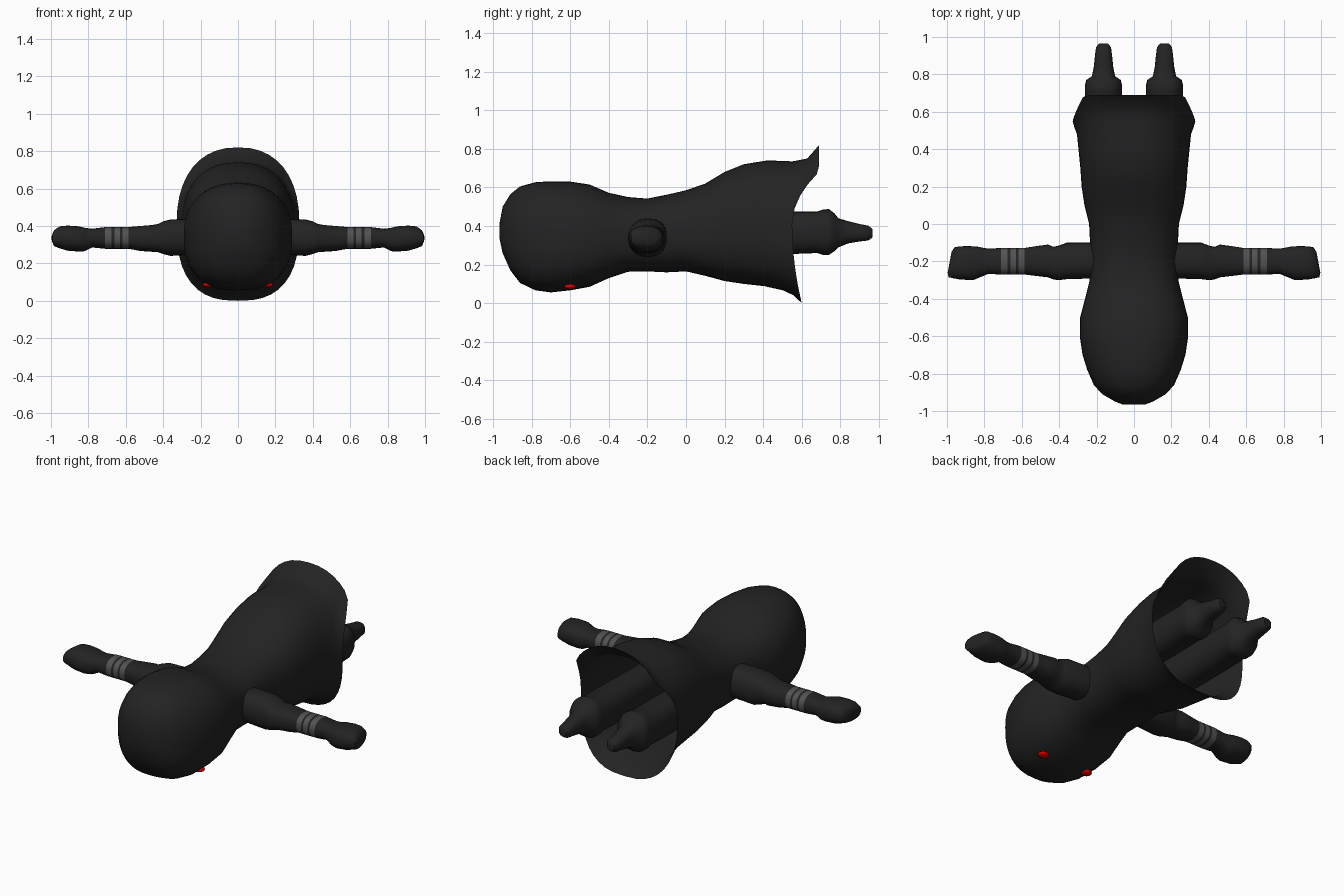
import bpy, bmesh, math
from mathutils import Vector

cube = bpy.data.objects.get("Cube")
if cube:
    bpy.data.objects.remove(cube)


def material(name, rgb):
    m = bpy.data.materials.new(name)
    m.use_nodes = True
    m.diffuse_color = (*rgb, 1)
    m.node_tree.nodes["Principled BSDF"].inputs["Base Color"].default_value = (*rgb, 1)
    return m


CLOTH = material("charcoal cloth", (0.017, 0.017, 0.017))
BAND = material("grey band", (0.085, 0.085, 0.085))
RED = material("red eye", (0.7, 0.0, 0.0))


def power(value, n):
    return math.copysign(abs(value) ** (2 / n), value)


def loft(name, sections, place, top=2.4, low=2.4, count=28, close_end=True, rule=None):
    """Skin rounded rings; place(section, across, up) gives each point."""
    bm = bmesh.new()
    rings = []
    for sec in sections:
        ring = []
        for i in range(count):
            a = math.tau * i / count
            n = top if math.sin(a) >= 0 else low
            ring.append(bm.verts.new(place(sec, power(math.cos(a), n), power(math.sin(a), n))))
        rings.append(ring)
    for r, s in zip(rings, rings[1:]):
        for i in range(count):
            j = (i + 1) % count
            bm.faces.new((r[i], r[j], s[j], s[i]))
    bm.faces.new(rings[0])
    if close_end:
        bm.faces.new(rings[-1])
    bmesh.ops.recalc_face_normals(bm, faces=bm.faces)
    if rule:
        for f in bm.faces:
            f.material_index = rule(f.calc_center_median())
    mesh = bpy.data.meshes.new(name)
    bm.to_mesh(mesh)
    bm.free()
    obj = bpy.data.objects.new(name, mesh)
    bpy.context.collection.objects.link(obj)
    mesh.materials.append(CLOTH)
    if rule:
        mesh.materials.append(BAND)
    smooth(obj)
    return obj


def smooth(obj):
    bpy.ops.object.select_all(action="DESELECT")
    obj.select_set(True)
    bpy.context.view_layer.objects.active = obj
    bpy.ops.object.shade_smooth_by_angle(angle=math.radians(50))


# Hooded cloak: y, half width, bottom, top
cloak = [
    (-.965, .06, .33, .42), (-.95, .1, .26, .5), (-.91, .17, .17, .565),
    (-.86, .215, .105, .605), (-.78, .25, .067, .627), (-.7, .275, .056, .632),
    (-.6, .29, .067, .63), (-.5, .288, .085, .615), (-.4, .262, .13, .572),
    (-.3, .237, .163, .55), (-.2, .235, .165, .542), (-.1, .235, .16, .562),
    (0, .24, .165, .585), (.1, .265, .142, .62), (.2, .28, .115, .68),
    (.3, .287, .1, .72), (.4, .297, .088, .74), (.48, .305, .066, .735),
    (.52, .32, .04, .75), (.55, .328, 0, .82),
]


def cloak_point(sec, u, v):
    y, w, low, high = sec
    # The open hem reaches further back along its top and bottom
    reach = max(0, (y - .3) / .25) ** 2
    y += reach * (.14 * min(1, max(0, v) / .66) ** 2 + .05 * max(0, -v) ** 2)
    return Vector((u * w, y, (low + high) / 2 + v * (high - low) / 2))


loft("hooded_cloak", cloak, cloak_point, top=2.3, low=2.6, count=40, close_end=False)

# Arms: x, back y, front y, bottom, top
arm = [
    (.18, -.1, -.29, .25, .44), (.36, -.1, -.295, .24, .435),
    (.4, -.115, -.3, .25, .425), (.43, -.122, -.297, .26, .41),
    (.46, -.11, -.285, .262, .405), (.52, -.118, -.278, .266, .4),
]
for x in (.585, .617, .63, .66, .675, .71):
    arm.append((x, -.128, -.27, .278, .394))
arm += [
    (.78, -.132, -.267, .285, .385), (.82, -.125, -.285, .265, .39),
    (.85, -.12, -.3, .263, .398), (.91, -.118, -.297, .268, .402),
    (.95, -.12, -.29, .28, .398), (.975, -.125, -.285, .29, .38),
    (.985, -.15, -.26, .31, .36),
]


def band_rule(p):
    x = abs(p.x)
    return int(any(a < x < b for a, b in ((.585, .617), (.63, .66), (.675, .71))))


# Legs: y, half width, bottom, top
leg = [
    (.1, .095, .25, .47), (.55, .1, .255, .475), (.68, .1, .26, .475),
    (.71, .1, .25, .485), (.74, .1, .25, .488), (.77, .092, .27, .465),
    (.79, .062, .29, .44), (.84, .052, .31, .425), (.9, .046, .32, .41),
    (.945, .04, .325, .402), (.965, .024, .34, .385),
]

for side, label in ((1, "left"), (-1, "right")):
    def arm_point(sec, u, v):
        x, back, front, low, high = sec
        y = (back + front) / 2 + u * (back - front) / 2
        # Slanted hand tip
        x -= .19 * (y + .2) * min(1, max(0, (x - .8) / .1))
        return Vector((side * x, y, (low + high) / 2 + v * (high - low) / 2))

    def leg_point(sec, u, v):
        y, w, low, high = sec
        return Vector((side * .163 + u * w, y, (low + high) / 2 + v * (high - low) / 2))

    loft(label + "_arm", arm, arm_point, rule=band_rule)
    loft(label + "_leg", leg, leg_point, count=24)

    # Eyes on the underside of the hood
    bpy.ops.mesh.primitive_uv_sphere_add(segments=16, ring_count=8, radius=1,
                                         location=(side * .155, -.6, .086))
    eye = bpy.context.object
    eye.name = label + "_eye"
    eye.scale = (.034, .03, .015)
    eye.data.materials.append(RED)
    smooth(eye)
